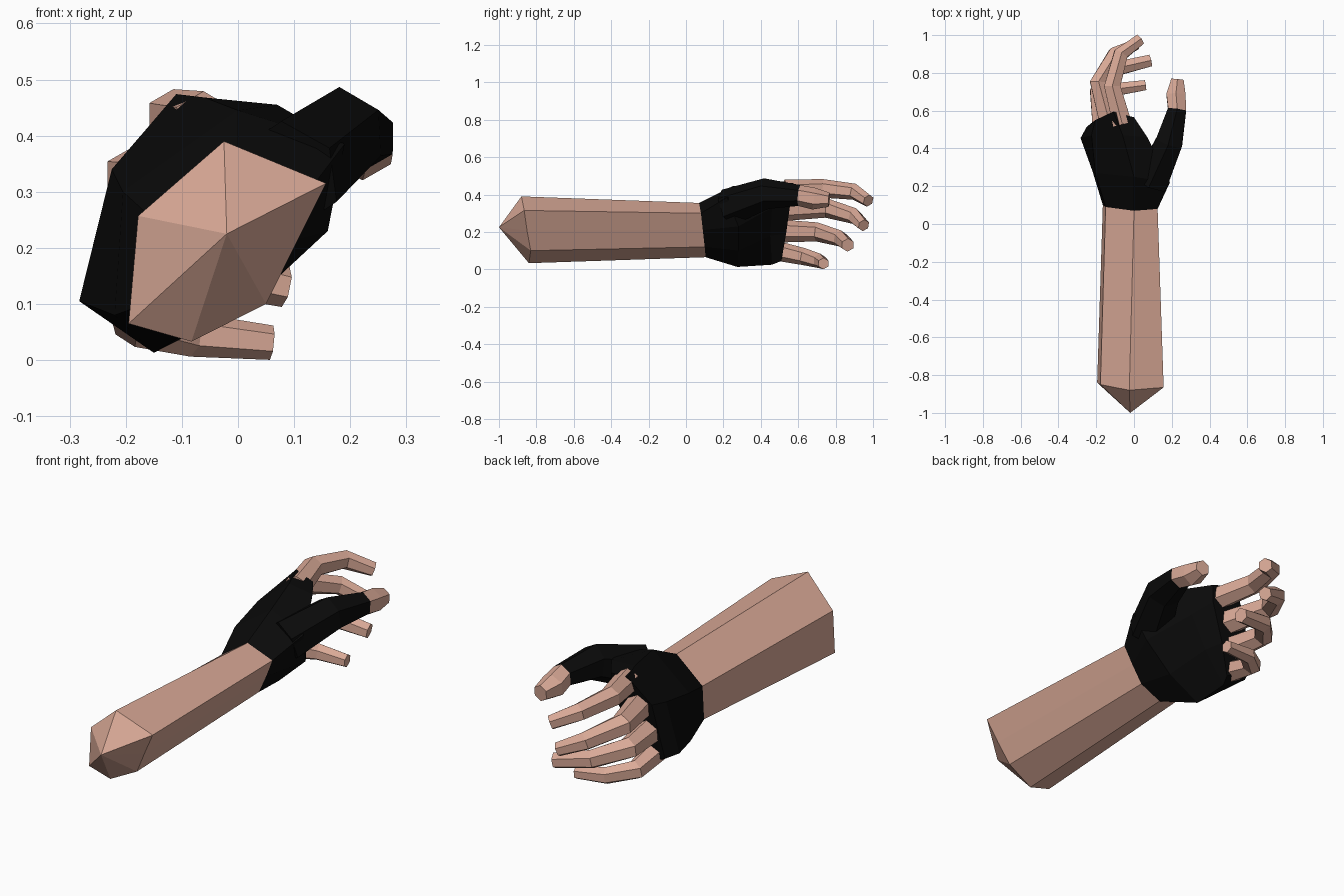
import bpy, bmesh, math
from mathutils import Vector


def material(name, rgb):
    m = bpy.data.materials.new(name)
    m.diffuse_color = (*rgb, 1)
    return m


skin = material("skin", (0.70, 0.40, 0.31))
black = material("black_fabric", (0.003, 0.003, 0.003))


def loft(name, rings, mat, cap_start=True, cap_end=True, apex=None):
    """Flat-shaded skin over matching rings, with optional caps or a point at the start."""
    bm = bmesh.new()
    vs = [[bm.verts.new(p) for p in r] for r in rings]
    n = len(vs[0])
    for a, b in zip(vs, vs[1:]):
        for i in range(n):
            j = (i + 1) % n
            bm.faces.new((a[i], a[j], b[j], b[i]))
    if apex:
        tip = bm.verts.new(apex)
        for i in range(n):
            bm.faces.new((tip, vs[0][(i + 1) % n], vs[0][i]))
    elif cap_start:
        bm.faces.new(vs[0][::-1])
    if cap_end:
        bm.faces.new(vs[-1])
    bmesh.ops.recalc_face_normals(bm, faces=bm.faces)
    me = bpy.data.meshes.new(name)
    bm.to_mesh(me)
    bm.free()
    me.materials.append(mat)
    ob = bpy.data.objects.new(name, me)
    bpy.context.collection.objects.link(ob)
    return ob


def tube_rings(path, sides=6):
    """Rings across a bent path of (x, y, z, radius)."""
    pts = [Vector(p[:3]) for p in path]
    out = []
    for i, p in enumerate(pts):
        t = (pts[min(i + 1, len(pts) - 1)] - pts[max(i - 1, 0)]).normalized()
        side = t.cross(Vector((0, 0, 1))).normalized()
        up = side.cross(t)
        r = path[i][3]
        out.append([p + r * (side * math.cos(a) + up * math.sin(a))
                    for a in (math.tau * (k + 0.5) / sides for k in range(sides))])
    # stretch so the flat sides still reach the full radius
    for ring, p in zip(out, pts):
        for k, v in enumerate(ring):
            ring[k] = p + (v - p) * 1.06
    return out


# Forearm
elbow = [(-0.025, -0.88, 0.39), (0.157, -0.865, 0.315), (0.103, -0.85, 0.207),
         (0.05, -0.83, 0.10), (-0.083, -0.84, 0.033), (-0.195, -0.84, 0.065),
         (-0.178, -0.85, 0.257)]
wrist = [(0.0, 0.07, 0.355), (0.125, 0.08, 0.30), (0.085, 0.09, 0.21),
         (0.04, 0.10, 0.12), (-0.065, 0.105, 0.065), (-0.165, 0.10, 0.10),
         (-0.15, 0.09, 0.25)]
loft("forearm", [elbow, wrist], skin, cap_end=False, apex=(-0.02, -1.0, 0.225))

# Gloved palm
heel = [(0.0, 0.25, 0.445), (0.19, 0.22, 0.385), (0.16, 0.28, 0.23),
        (0.02, 0.28, 0.10), (-0.15, 0.275, 0.013), (-0.22, 0.28, 0.08),
        (-0.205, 0.27, 0.30)]
knuckles = [(-0.06, 0.47, 0.468), (0.07, 0.46, 0.455), (0.04, 0.46, 0.33),
            (-0.05, 0.45, 0.18), (-0.15, 0.46, 0.025), (-0.283, 0.455, 0.105),
            (-0.225, 0.47, 0.34)]
glove_edge = [(-0.11, 0.595, 0.474), (0.0, 0.565, 0.455), (-0.005, 0.56, 0.37),
              (-0.08, 0.535, 0.19), (-0.13, 0.51, 0.045), (-0.25, 0.515, 0.095),
              (-0.205, 0.55, 0.35)]
loft("glove_palm", [wrist, heel, knuckles, glove_edge], black, cap_start=False)

# Thumb: gloved base and bare tip share the ring at the glove edge
thumb = tube_rings([(0.09, 0.22, 0.33, 0.095), (0.185, 0.43, 0.405, 0.078),
                    (0.228, 0.605, 0.395, 0.053), (0.222, 0.685, 0.378, 0.055),
                    (0.23, 0.765, 0.372, 0.036)])
loft("glove_thumb", thumb[:3], black, cap_end=False)
loft("thumb_tip", thumb[2:], skin, cap_start=False)

# Fingers curling toward the palm
fingers = {
    "index_finger": [(-0.062, 0.53, 0.422, 0.054), (-0.115, 0.73, 0.433, 0.047),
                     (-0.07, 0.90, 0.415, 0.041), (0.03, 0.975, 0.367, 0.032)],
    "middle_finger": [(-0.125, 0.52, 0.32, 0.058), (-0.188, 0.75, 0.328, 0.049),
                      (-0.10, 0.90, 0.285, 0.041), (0.01, 0.95, 0.235, 0.031)],
    "ring_finger": [(-0.165, 0.50, 0.205, 0.058), (-0.19, 0.70, 0.20, 0.048),
                    (-0.08, 0.825, 0.165, 0.041), (0.085, 0.865, 0.13, 0.034)],
    "little_finger": [(-0.18, 0.48, 0.10, 0.050), (-0.18, 0.63, 0.068, 0.043),
                      (-0.08, 0.715, 0.045, 0.037), (0.06, 0.735, 0.031, 0.029)],
}
for name, path in fingers.items():
    loft(name, tube_rings(path), skin)
